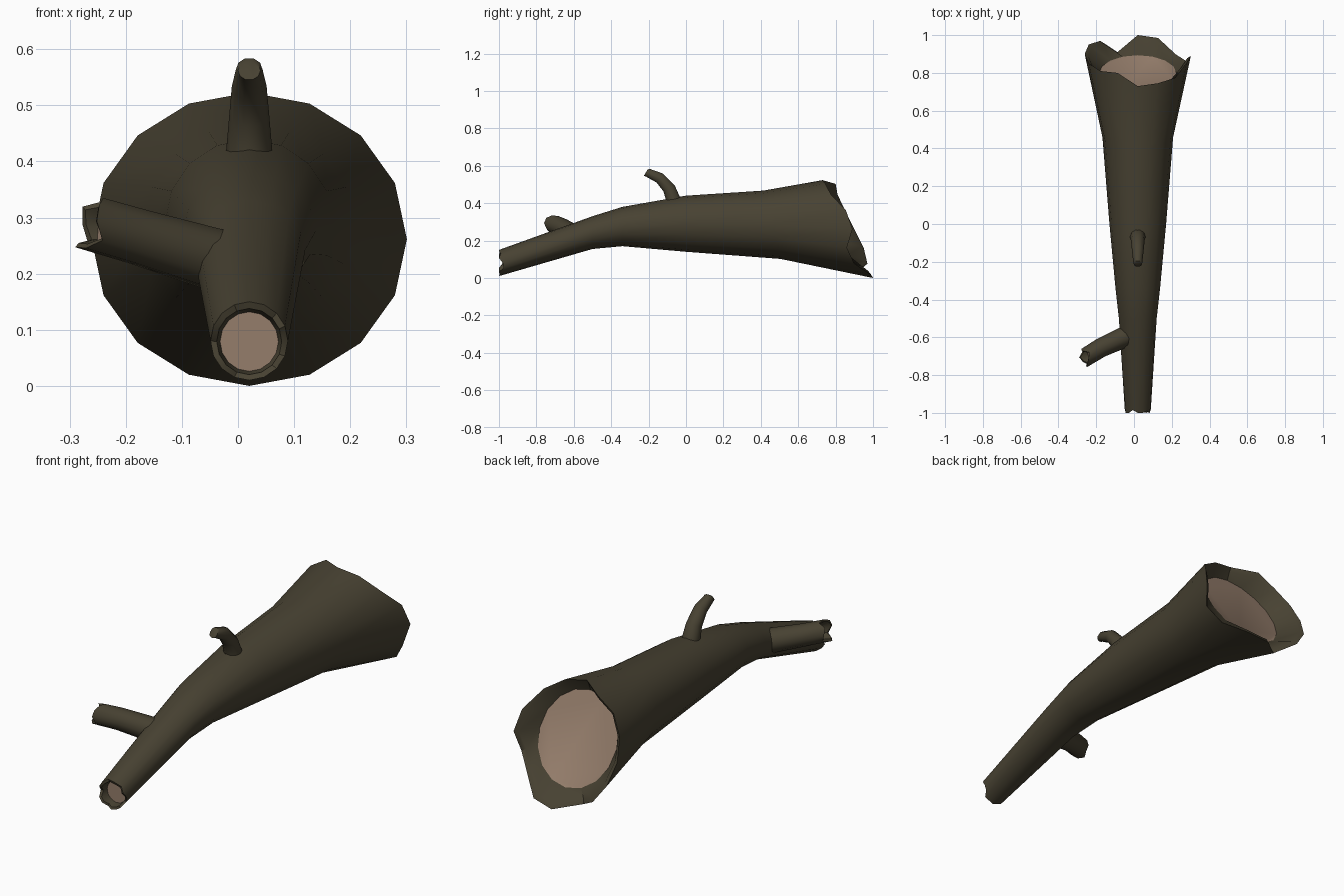
import bpy, bmesh, math
from mathutils import Vector

if "Cube" in bpy.data.objects:
    bpy.data.objects.remove(bpy.data.objects["Cube"])


def material(name, rgb):
    m = bpy.data.materials.new(name)
    m.diffuse_color = (*rgb, 1)
    m.use_nodes = True
    m.node_tree.nodes["Principled BSDF"].inputs["Base Color"].default_value = m.diffuse_color
    return m


bark = material("dark bark", (0.064, 0.054, 0.032))
wood = material("bare wood", (0.30, 0.207, 0.148))


def skin(name, rings, wood_start, wood_end):
    """Skin a list of vertex rings and close both ends."""
    bm = bmesh.new()
    loops = [[bm.verts.new(p) for p in ring] for ring in rings]
    n = len(rings[0])
    for a, b in zip(loops, loops[1:]):
        for i in range(n):
            bm.faces.new((a[i], a[(i + 1) % n], b[(i + 1) % n], b[i]))
    for loop, is_wood in ((loops[0], wood_start), (loops[-1], wood_end)):
        bm.faces.new(loop).material_index = int(is_wood)
    bmesh.ops.recalc_face_normals(bm, faces=bm.faces)
    me = bpy.data.meshes.new(name)
    bm.to_mesh(me)
    bm.free()
    ob = bpy.data.objects.new(name, me)
    bpy.context.collection.objects.link(ob)
    me.materials.append(bark)
    me.materials.append(wood)
    bpy.ops.object.select_all(action='DESELECT')
    ob.select_set(True)
    bpy.context.view_layer.objects.active = ob
    bpy.ops.object.shade_smooth_by_angle(angle=math.radians(40))
    return ob


def trunk_ring(y, rx, z0, z1):
    """Upright 16-sided ring from z0 to z1; y is a function of index and height."""
    pts = []
    for k in range(16):
        a = k * math.tau / 16
        z = (z0 + z1) / 2 - (z1 - z0) / 2 * math.cos(a)
        pts.append((0.02 + rx * math.sin(a), y(k, z), z))
    return pts


def flat(y):
    return lambda k, z: y


# hollow trunk: recessed cap, jagged thin rim, body, jagged wide rim, slanted cap
thin = [-1, -.995, -1, -.975, -.98, -1, -.99, -1, -1, -.985, -1, -1, -.98, -1, -1, -.985]
wide = [1, .985, .90, .86, .89, .855, .775, .745, .73, .80, .81, .85, .90, .95, .97, .91]
rings = [
    trunk_ring(flat(-.955), .052, .026, .132),
    trunk_ring(lambda k, z: thin[k] + .004, .058, .02, .138),
    trunk_ring(lambda k, z: thin[k], .069, .01, .15),
    trunk_ring(flat(-.5), .10, .155, .33),
    trunk_ring(flat(-.34), .118, .17, .38),
    trunk_ring(flat(0), .15, .14, .44),
    trunk_ring(lambda k, z: .46 - (z - .28) * .25, .187, .102, .467),
    trunk_ring(lambda k, z: wide[k], .281, 0, .523),
    trunk_ring(lambda k, z: wide[k] - .012, .262, .02, .504),
    trunk_ring(lambda k, z: .80 - (z - .26) * .48, .205, .065, .465),
]
skin("hollow_trunk", rings, True, True)


def path_ring(p, tangent, r, n, jag=None):
    """Round ring across a path direction, with optional push along it."""
    t = Vector(tangent).normalized()
    side = t.cross(Vector((0, 0, 1))).normalized()
    up = side.cross(t)
    out = []
    for k in range(n):
        a = k * math.tau / n
        push = jag[k] if jag else 0
        out.append(Vector(p) + side * r * math.cos(a) + up * r * math.sin(a) + t * push)
    return out


# broken side branch with a bare wood end
d = (-.22, -.11, .065)
tip = Vector((-.255, -.705, .288))
jag = [0, .012, -.016, .004, .02, .022, -.002, .014, .02, -.014]
skin("side_branch", [
    path_ring((.01, -.57, .21), d, .056, 10),
    path_ring((-.05, -.598, .228), d, .056, 10),
    path_ring((-.175, -.655, .265), d, .051, 10),
    path_ring(tip, d, .05, 10, jag),
    path_ring(tip, d, .041, 10, [j - .003 for j in jag]),
    path_ring(tip - Vector(d) * .1, d, .036, 10),
], False, True)

# curved twig stub on top
skin("top_twig", [
    path_ring((.02, -.06, .38), (0, -.08, 1), .042, 10),
    path_ring((.02, -.068, .42), (0, -.15, 1), .041, 10),
    path_ring((.02, -.09, .478), (0, -.5, 1), .036, 10),
    path_ring((.02, -.14, .534), (0, -1, .7), .031, 10),
    path_ring((.02, -.205, .563), (0, -1, .45), .024, 10),
    path_ring((.02, -.216, .562), (0, -1, .6), .020, 10),
], False, False)
